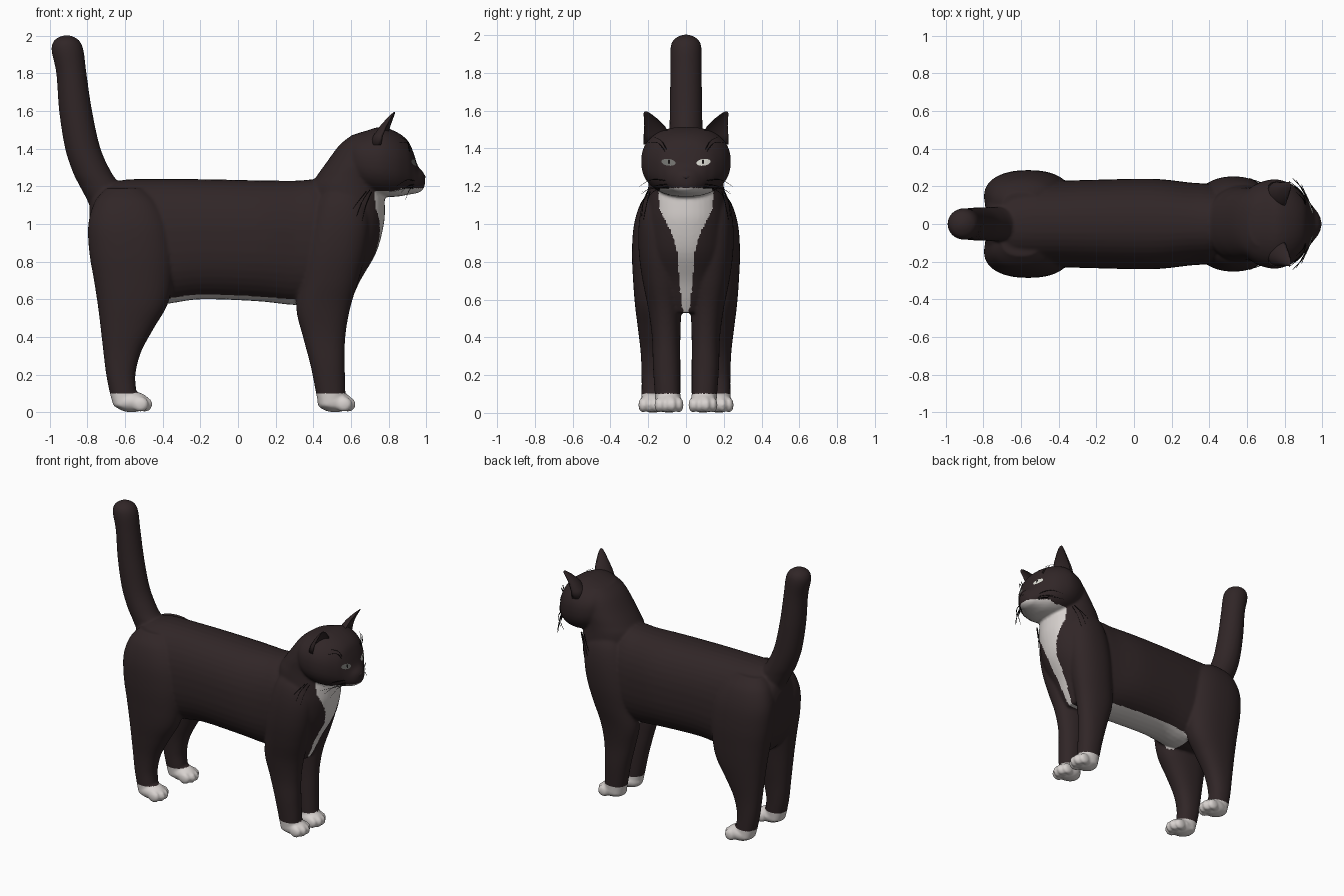
import bpy, bmesh, math
from mathutils import Vector, Matrix


def material(name, rgb):
    m = bpy.data.materials.new(name)
    m.diffuse_color = (*rgb, 1)
    return m


FUR = material("dark fur", (0.030, 0.019, 0.020))
WHITE = material("white fur", (0.68, 0.64, 0.62))
BLACK = material("black hair", (0.006, 0.005, 0.005))
EYE = material("pale eye", (0.72, 0.72, 0.66))
GREY = material("grey eye", (0.16, 0.16, 0.15))


def resample(rows, sub=5):
    """Catmull-Rom interpolation of profile rows."""
    out = []
    for i in range(len(rows) - 1):
        a, b = rows[max(i - 1, 0)], rows[i]
        c, d = rows[i + 1], rows[min(i + 2, len(rows) - 1)]
        for k in range(sub):
            t = k / sub
            out.append([0.5 * (2 * q + (r - p) * t + (2 * p - 5 * q + 4 * r - s) * t * t
                               + (3 * q - p - 3 * r + s) * t ** 3)
                        for p, q, r, s in zip(a, b, c, d)])
    return out + [list(rows[-1])]


def skin(bm, rings):
    """Joins rings of points into a closed tube."""
    loops = [[bm.verts.new(p) for p in ring] for ring in rings]
    n = len(loops[0])
    faces = [bm.faces.new((a[i], a[(i + 1) % n], b[(i + 1) % n], b[i]))
             for a, b in zip(loops, loops[1:]) for i in range(n)]
    faces += [bm.faces.new(loops[0][::-1]), bm.faces.new(loops[-1])]
    bmesh.ops.recalc_face_normals(bm, faces=faces)


def loft(bm, axis, rows, power=2.0, side=1, n=40):
    """Rows are (position, low1, high1, low2, high2) along x (z, y) or z (x, y)."""
    rings = []
    for t, l1, h1, l2, h2 in resample(rows):
        ring = []
        for k in range(n):
            c, s = math.cos(2 * math.pi * k / n), math.sin(2 * math.pi * k / n)
            u = (l1 + h1) / 2 + (h1 - l1) / 2 * math.copysign(abs(c) ** (2 / power), c)
            v = (l2 + h2) / 2 + (h2 - l2) / 2 * math.copysign(abs(s) ** (2 / power), s)
            ring.append((t, v * side, u) if axis == "x" else (u, v * side, t))
        rings.append(ring)
    skin(bm, rings)


def sym(rows):
    return [(a, b, c, -w, w) for a, b, c, w in rows]


def ball(bm, centre, radii):
    bmesh.ops.create_uvsphere(bm, u_segments=24, v_segments=14, radius=1,
                              matrix=Matrix.Translation(centre) @ Matrix.Diagonal((*radii, 1)))


def to_object(bm, name, mats):
    me = bpy.data.meshes.new(name)
    bm.to_mesh(me)
    bm.free()
    ob = bpy.data.objects.new(name, me)
    bpy.context.collection.objects.link(ob)
    for m in mats:
        me.materials.append(m)
    for p in me.polygons:
        p.use_smooth = True
    return ob


bm = bmesh.new()
# Torso
loft(bm, "x", sym([(-0.79, 0.85, 1.08, 0.10), (-0.765, 0.74, 1.15, 0.17), (-0.7, 0.63, 1.205, 0.21),
                   (-0.6, 0.59, 1.235, 0.23), (-0.4, 0.575, 1.24, 0.23), (-0.2, 0.60, 1.238, 0.235),
                   (0.1, 0.59, 1.232, 0.24), (0.3, 0.57, 1.23, 0.22), (0.42, 0.58, 1.235, 0.21),
                   (0.52, 0.65, 1.2, 0.18)]), 2.3)
# Chest and neck
loft(bm, "z", sym([(0.53, 0.38, 0.57, 0.09), (0.6, 0.34, 0.605, 0.14), (0.7, 0.33, 0.65, 0.18),
                   (0.85, 0.33, 0.735, 0.21), (1.0, 0.35, 0.775, 0.215), (1.1, 0.37, 0.78, 0.21),
                   (1.2, 0.385, 0.775, 0.20), (1.25, 0.415, 0.775, 0.195), (1.32, 0.465, 0.78, 0.19),
                   (1.42, 0.54, 0.78, 0.17), (1.475, 0.61, 0.75, 0.12)]), 2.1)
# Head
loft(bm, "x", sym([(0.57, 1.26, 1.42, 0.11), (0.61, 1.21, 1.47, 0.185), (0.68, 1.165, 1.495, 0.225),
                   (0.76, 1.145, 1.515, 0.237), (0.84, 1.145, 1.49, 0.21), (0.90, 1.155, 1.445, 0.16),
                   (0.93, 1.16, 1.385, 0.12), (0.955, 1.165, 1.31, 0.088), (0.98, 1.18, 1.28, 0.055),
                   (0.993, 1.205, 1.26, 0.025)]), 2.3)
# Tail
loft(bm, "z", sym([(1.0, -0.77, -0.6, 0.07), (1.1, -0.79, -0.58, 0.09), (1.2, -0.84, -0.62, 0.09),
                   (1.27, -0.875, -0.67, 0.09), (1.4, -0.918, -0.73, 0.088), (1.6, -0.95, -0.775, 0.086),
                   (1.8, -0.965, -0.805, 0.083), (1.92, -0.99, -0.82, 0.083), (1.97, -0.98, -0.84, 0.07),
                   (1.993, -0.95, -0.87, 0.04), (2.003, -0.92, -0.90, 0.01)]))
for s in (1, -1):
    # Front leg and shoulder
    loft(bm, "z", [(0.03, 0.43, 0.56, 0.03, 0.16), (0.1, 0.415, 0.57, 0.03, 0.165),
                   (0.25, 0.385, 0.567, 0.03, 0.175), (0.4, 0.345, 0.57, 0.03, 0.18),
                   (0.55, 0.31, 0.595, 0.025, 0.20), (0.7, 0.33, 0.64, 0.02, 0.23),
                   (0.85, 0.35, 0.68, 0.02, 0.25), (1.0, 0.38, 0.70, 0.02, 0.25),
                   (1.12, 0.42, 0.68, 0.03, 0.225), (1.2, 0.48, 0.6, 0.06, 0.17)], 2.2, s)
    # Hind leg and thigh
    loft(bm, "z", [(0.03, -0.66, -0.55, 0.11, 0.235), (0.1, -0.68, -0.54, 0.105, 0.235),
                   (0.2, -0.70, -0.545, 0.10, 0.235), (0.32, -0.715, -0.515, 0.09, 0.24),
                   (0.45, -0.73, -0.445, 0.07, 0.255), (0.57, -0.745, -0.375, 0.05, 0.27),
                   (0.7, -0.765, -0.345, 0.03, 0.28), (0.85, -0.79, -0.335, 0.01, 0.286),
                   (1.0, -0.795, -0.36, 0.01, 0.275), (1.12, -0.76, -0.42, 0.01, 0.235),
                   (1.19, -0.70, -0.5, 0.03, 0.17)], 2.3, s)
    # Paws with four toes
    for px, py in ((0.5, 0.09), (-0.58, 0.175)):
        ball(bm, (px + 0.015, py * s, 0.055), (0.095, 0.072, 0.055))
        for k, dy in enumerate((-0.053, -0.019, 0.019, 0.053)):
            tip = 0.095 if k in (1, 2) else 0.075
            ball(bm, (px + tip - 0.012, (py + dy) * s, 0.042), (0.043, 0.024, 0.04))

body = to_object(bm, "body", [FUR, WHITE])
bpy.context.view_layer.objects.active = body
body.select_set(True)
rm = body.modifiers.new("fuse", "REMESH")
rm.mode, rm.voxel_size, rm.use_smooth_shade = "VOXEL", 0.0095, True
sm = body.modifiers.new("soften", "SMOOTH")
sm.factor, sm.iterations = 0.5, 4
for m in ("fuse", "soften"):
    bpy.ops.object.modifier_apply(modifier=m)

# White paws, bib, chin and belly
BIB = [(0.52, 0.015), (0.7, 0.035), (0.85, 0.045), (0.95, 0.075), (1.08, 0.14), (1.21, 0.15)]


def bib_width(z):
    for (a, u), (b, v) in zip(BIB, BIB[1:]):
        if a <= z <= b:
            return u + (v - u) * (z - a) / (b - a)
    return 0


for p in body.data.polygons:
    x, y, z = p.center
    bib = x > 0.5 and abs(y) < bib_width(z) and (p.normal.x > 0.15 or p.normal.z < -0.3)
    if x > 0.8:
        bib = z < 1.19 and abs(y) < 0.14
    belly = p.normal.z < -0.5 and 0.5 < z < 0.68 and abs(y) < 0.11 and -0.42 < x < 0.42
    p.material_index = int(z < 0.103 or bib or belly)
    p.use_smooth = True


def on_face(y, z, lift):
    """Point on the face surface seen from the front."""
    hit, loc, nor, _ = body.ray_cast(Vector((2, y, z)), Vector((-1, 0, 0)))
    return loc + nor * lift


def eye_plate(name, y, z, ry, rz, tilt, lift, mat):
    b = bmesh.new()
    rings = []
    for f in (0.5, 1.0):
        pts = []
        for k in range(20):
            a = 2 * math.pi * k / 20
            u, v = ry * f * math.cos(a), rz * f * math.sin(a)
            pts.append(b.verts.new(on_face(y + u, z + v + tilt * u, lift)))
        rings.append(pts)
    b.faces.new(rings[0])
    for k in range(20):
        j = (k + 1) % 20
        b.faces.new((rings[0][k], rings[1][k], rings[1][j], rings[0][j]))
    return to_object(b, name, [mat])


# Eyes
bpy.context.view_layer.update()
for s, label, mat in ((1, "left", EYE), (-1, "right", GREY)):
    eye_plate(label + "_eye", 0.092 * s, 1.326, 0.037, 0.018, 0.12 * s, 0.003, mat)
    eye_plate(label + "_pupil", 0.088 * s, 1.328, 0.006, 0.013, 0, 0.006, BLACK)

# Nose
bm = bmesh.new()
ball(bm, (0.982, 0, 1.25), (0.014, 0.024, 0.014))
to_object(bm, "nose", [FUR])

# Ears: hollow cups with crescent sections
for s, label in ((1, "left"), (-1, "right")):
    bm = bmesh.new()
    rings = []
    for cx, cy, z, w, back in ((0.755, 0.150, 1.42, 0.076, 0.075), (0.765, 0.153, 1.47, 0.071, 0.062),
                               (0.782, 0.167, 1.52, 0.054, 0.045), (0.80, 0.189, 1.56, 0.034, 0.028),
                               (0.812, 0.206, 1.585, 0.019, 0.014), (0.816, 0.213, 1.596, 0.006, 0.005)):
        ring = []
        for k in range(24):
            a = 2 * math.pi * k / 24
            u = w * math.cos(a)
            d = back * math.sin(a) * (-1 if a < math.pi else 0.55)
            out = 0.35 * u  # outer edge turned backwards
            ring.append((cx + 0.018 + d - out * 0.5, (cy + u) * s, z))
        rings.append(ring)
    skin(bm, rings)
    to_object(bm, label + "_ear", [FUR])

# Whiskers, brow hairs and neck tufts
HAIRS = [((0.945, 0.08, 1.225), (0.90, 0.18, 1.235), (0.84, 0.245, 1.20)),
         ((0.94, 0.085, 1.21), (0.90, 0.17, 1.20), (0.86, 0.235, 1.16)),
         ((0.935, 0.085, 1.20), (0.91, 0.16, 1.18), (0.89, 0.21, 1.13)),
         ((0.93, 0.09, 1.19), (0.89, 0.17, 1.19), (0.82, 0.23, 1.17)),
         ((0.91, 0.11, 1.385), (0.90, 0.15, 1.43), (0.85, 0.20, 1.43)),
         ((0.91, 0.10, 1.39), (0.90, 0.13, 1.44), (0.86, 0.17, 1.46)),
         ((0.70, 0.20, 1.18), (0.66, 0.225, 1.12), (0.63, 0.235, 1.04)),
         ((0.68, 0.20, 1.17), (0.64, 0.23, 1.12), (0.61, 0.245, 1.08)),
         ((0.71, 0.19, 1.17), (0.68, 0.21, 1.10), (0.66, 0.225, 1.02))]
for s, label in ((1, "left"), (-1, "right")):
    bm = bmesh.new()
    for hair in HAIRS:
        rings = []
        path = resample(hair, 4)
        for i, (x, y, z) in enumerate(path):
            r = 0.003 * (1 - 0.8 * i / (len(path) - 1))
            rings.append([(x + r * math.cos(a), y * s + r * math.cos(a) * s, z + r * math.sin(a))
                          for a in (0, 1.57, 3.14, 4.71)])
        skin(bm, rings)
    to_object(bm, label + "_whiskers", [BLACK])
